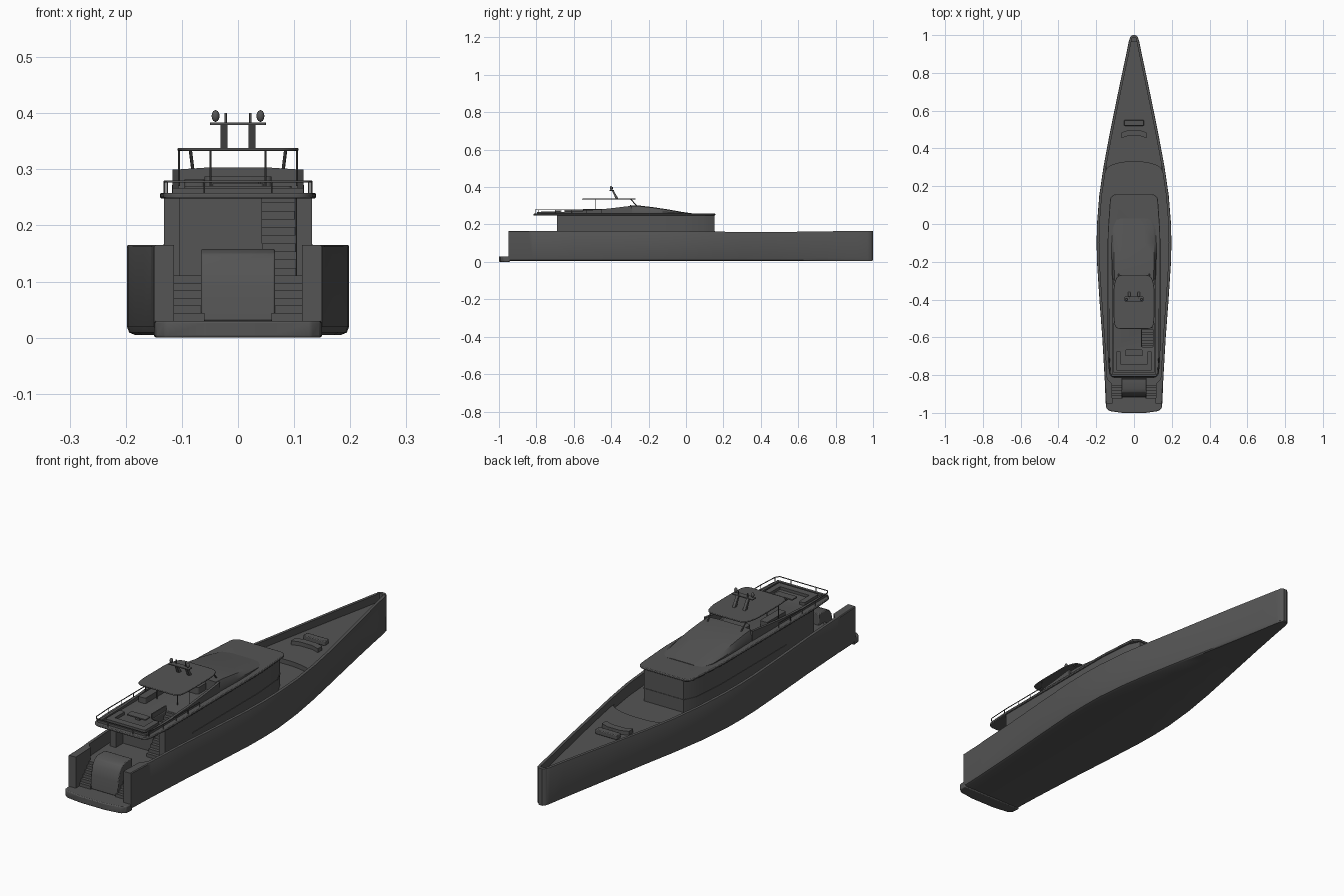
import bpy, bmesh, math
from mathutils import Vector

cube = bpy.data.objects.get("Cube")
if cube:
    bpy.data.objects.remove(cube, do_unlink=True)

grey = bpy.data.materials.new("dark grey paint")
grey.use_nodes = True
SHADE = (0.09, 0.09, 0.09, 1)
grey.diffuse_color = SHADE
grey.node_tree.nodes["Principled BSDF"].inputs["Base Color"].default_value = SHADE


def finish(name, bm, smooth=True):
    bmesh.ops.recalc_face_normals(bm, faces=bm.faces)
    mesh = bpy.data.meshes.new(name)
    bm.to_mesh(mesh)
    bm.free()
    mesh.materials.append(grey)
    if smooth:
        mesh.shade_smooth()
        mesh.set_sharp_from_angle(angle=math.radians(35))
    ob = bpy.data.objects.new(name, mesh)
    bpy.context.collection.objects.link(ob)
    return ob


def mirror_x(ob):
    mod = ob.modifiers.new("Mirror", 'MIRROR')
    mod.use_clip = True
    return ob


def soften(ob, width):
    mod = ob.modifiers.new("Bevel", 'BEVEL')
    mod.width, mod.segments, mod.limit_method = width, 2, 'ANGLE'
    return ob


def prism(name, outline, z0, z1, radius=0.0):
    """Plan outline pushed upward, with rounded upright corners."""
    bm = bmesh.new()
    low = [bm.verts.new((x, y, z0)) for x, y in outline]
    face = bm.faces.new(low)
    top = bmesh.ops.extrude_face_region(bm, geom=[face])["geom"]
    for v in top:
        if isinstance(v, bmesh.types.BMVert):
            v.co.z = z1
    if radius:
        up = [e for e in bm.edges if abs(e.verts[0].co.z - e.verts[1].co.z) > 1e-5]
        bmesh.ops.bevel(bm, geom=up, offset=radius, segments=5, profile=0.5, affect='EDGES')
    return finish(name, bm)


def both(half):
    """Complete an outline from its left half."""
    return half + [(-x, y) for x, y in reversed(half)]


def box(name, x0, x1, y0, y1, z0, z1, radius=0.0):
    return prism(name, [(x0, y0), (x1, y0), (x1, y1), (x0, y1)], z0, z1, radius)


def side_profile(name, points, x0, x1):
    """Side outline in y and z pushed across x."""
    bm = bmesh.new()
    face = bm.faces.new([bm.verts.new((x0, y, z)) for y, z in points])
    geom = bmesh.ops.extrude_face_region(bm, geom=[face])["geom"]
    for v in geom:
        if isinstance(v, bmesh.types.BMVert):
            v.co.x = x1
    return finish(name, bm)


def loft(name, rings, closed=True):
    bm = bmesh.new()
    rows = [[bm.verts.new(p) for p in ring] for ring in rings]
    n = len(rows[0])
    for a, b in zip(rows, rows[1:]):
        for i in range(n if closed else n - 1):
            j = (i + 1) % n
            bm.faces.new((a[i], a[j], b[j], b[i]))
    bm.faces.new(rows[0])
    bm.faces.new(rows[-1])
    return finish(name, bm)


def tube(name, points, radius):
    curve = bpy.data.curves.new(name, 'CURVE')
    curve.dimensions = '3D'
    curve.bevel_depth, curve.bevel_resolution, curve.use_fill_caps = radius, 1, True
    spline = curve.splines.new('POLY')
    spline.points.add(len(points) - 1)
    for p, co in zip(spline.points, points):
        p.co = (*co, 1)
    curve.materials.append(grey)
    ob = bpy.data.objects.new(name, curve)
    bpy.context.collection.objects.link(ob)
    return ob


# Hull: half breadth along the length
BREADTH = [(-0.95, .15), (-0.8, .156), (-0.6, .168), (-0.4, .183), (-0.2, .196), (-0.1, .198),
           (0, .196), (.15, .184), (.3, .162), (.45, .134), (.6, .104), (.75, .073), (.9, .041),
           (.97, .027), (.99, .02), (1, .008)]


def breadth(y):
    for (a, wa), (b, wb) in zip(BREADTH, BREADTH[1:]):
        if y <= b:
            return wa + (wb - wa) * (y - a) / (b - a)
    return BREADTH[-1][1]


DECK, STERN = 0.11, 0.03


def hull_ring(y, deck, wall):
    w = breadth(y)
    t = min(wall, w * 0.5)
    top = 0.165 - 0.006 * math.exp(-((y - 0.4) / 0.3) ** 2)
    foot = w * (1 - 0.12 * max(0, y))
    return [(0, y, deck), (w - t, y, deck), (w - t, y, top), (w - 0.1 * t, y, top),
            (w, y, top - 0.003), (foot, y, 0.02), (foot * 0.98, y, 0.009),
            (foot * 0.93, y, 0.005), (0, y, 0.005)]


stations = [(y, STERN, 0.036) for y in (-0.95, -0.9, -0.845)]
stations += [(-0.844, DECK, 0.036), (-0.82, DECK, 0.014)]
stations += [(y, DECK, 0.014) for y, _ in BREADTH[2:-1]] + [(0.998, DECK, 0.01)]
mirror_x(loft("hull", [hull_ring(*s) for s in stations], closed=False))
prow = [(breadth(y), y) for y in (.985, .99, .995, 1)]
prism("bow_cap", both(prow), 0.01, 0.166)

# Swim platform
soften(prism("swim_platform", both([(0.06, -1), (0.13, -0.99), (0.147, -0.975), (0.15, -0.94)]),
             0, STERN), 0.004)

# Raised foredeck with a curved after edge
arc = [(0.148 * math.sin(a * math.pi / 16), 0.28 + 0.05 * math.cos(a * math.pi / 16))
       for a in range(9)]
edge = [(breadth(y) - 0.01, y) for y in (.35, .45, .6, .75, .9, .97)]
prism("foredeck", both(arc[1:] + edge), DECK - 0.005, 0.13)
soften(box("foredeck_locker", -0.052, 0.052, 0.52, 0.55, 0.13, 0.15, 0.004), 0.003)
bench = [(0.065, 0.455), (0.065, 0.485), (0.03, 0.497)]
prism("foredeck_bench", both([(0.03, 0.467)] + bench), 0.13, 0.147)

# Stern tender garage with stairs on both sides
garage = side_profile("stern_garage", [(-0.92, STERN), (-0.915, 0.09), (-0.905, 0.13), (-0.89, 0.15),
                                       (-0.87, 0.158), (-0.82, 0.158), (-0.815, STERN)], -0.066, 0.066)
soften(garage, 0.003)
for i in range(6):
    step = box(f"stern_step_{i}", 0.06, 0.118, -0.925 + i * 0.014, -0.84,
               STERN, STERN + (i + 1) * 0.0135)
    mirror_x(step).modifiers["Mirror"].use_clip = False

# Deckhouse with a stair recess and side wing walls at the after end
left = [(0.095, 0.152), (0.12, 0.1), (0.132, -0.05), (0.132, -0.69), (0.104, -0.69), (0.1, -0.55),
        (0.043, -0.55), (0.043, -0.64)]
right = [(-0.104, -0.64), (-0.104, -0.69), (-0.132, -0.69), (-0.132, -0.05), (-0.12, 0.1), (-0.095, 0.152)]
prism("deckhouse", left + right, DECK - 0.01, 0.252)
belt = [(0.097, 0.154), (0.122, 0.1), (0.134, -0.05), (0.134, -0.68)]
prism("deckhouse_belt", both(belt[:3] + [(0.134, -0.5)]), 0.162, 0.166)
for i in range(10):
    y = -0.69 + i * 0.0145
    box(f"cabin_step_{i}", 0.043, 0.103, y, y + 0.017, DECK + i * 0.0145, DECK + (i + 1) * 0.0145)

# Upper deck slab with the stairwell opening
slab = prism("upper_deck", both([(0.125, 0.157), (0.139, -0.05), (0.139, -0.7), (0.13, -0.815)]),
             0.248, 0.258, 0.03)
cutter = box("stairwell_cutter", 0.043, 0.1, -0.65, -0.55, 0.2, 0.3)
cutter.hide_render = True
cutter.hide_viewport = True
hole = slab.modifiers.new("Stairwell", 'BOOLEAN')
hole.object, hole.operation, hole.solver = cutter, 'DIFFERENCE', 'EXACT'
soften(slab, 0.003)

# Wheelhouse: a low rounded wedge rising aft
rings = []
for y, w, h in [(0.03, .09, .260), (-0.02, .112, .267), (-0.1, .118, .281), (-0.18, .118, .293),
                (-0.25, .116, .301), (-0.3, .114, .303)]:
    rings.append([(-w, y, .255), (-w, y, .255 + (h - .255) * .4), (-w * .9, y, h - .003),
                  (-w * .5, y, h), (w * .5, y, h), (w * .9, y, h - .003),
                  (w, y, .255 + (h - .255) * .4), (w, y, .255)])
loft("wheelhouse", rings)
box("helm_console", -0.06, 0.06, -0.36, -0.3, 0.256, 0.287, 0.01)

# Flybridge coaming sweeping down toward the stern
coaming = side_profile("side_coaming", [(-0.29, .256), (-0.29, .3), (-0.38, .289), (-0.5, .276),
                                        (-0.65, .268), (-0.79, .266), (-0.79, .256)], 0.106, 0.117)
mirror_x(coaming).modifiers["Mirror"].use_clip = False
box("after_coaming", -0.117, 0.117, -0.797, -0.785, 0.256, 0.267)

# Flybridge furniture
box("after_sofa", -0.095, 0.095, -0.775, -0.745, 0.256, 0.27, 0.006)
for side, x in (("right", -0.095), ("left", 0.07)):
    box(f"{side}_sofa", x, x + 0.025, -0.75, -0.675, 0.256, 0.27, 0.006)
box("table_leg", -0.01, 0.01, -0.69, -0.67, 0.256, 0.272)
box("table_top", -0.045, 0.045, -0.7, -0.665, 0.27, 0.275, 0.005)
box("bar_cabinet", -0.095, -0.06, -0.55, -0.42, 0.256, 0.282, 0.006)
box("stairwell_guard", 0.036, 0.041, -0.65, -0.55, 0.256, 0.278)

# Stern guard rail and its posts
RAIL = 0.278
half = [(0.131, -0.45), (0.131, -0.7), (0.126, -0.79), (0.115, -0.807)]
path = [(x, y, RAIL) for x, y in both(half[:])]
tube("guard_rail", path, 0.002)
posts = [(s * 0.131, y) for s in (-1, 1) for y in (-0.45, -0.53, -0.61, -0.7)]
posts += [(s * x, y) for s in (-1, 1) for x, y in ((0.126, -0.79), (0.06, -0.807))]
for i, (x, y) in enumerate(posts):
    tube(f"rail_post_{i}", [(x, y, 0.256), (x, y, RAIL)], 0.0016)

# Hardtop and supports
soften(prism("hardtop", both([(0.09, -0.27), (0.108, -0.33), (0.108, -0.5), (0.1, -0.555)]),
             0.333, 0.338, 0.025), 0.002)
for side, s in (("right", -1), ("left", 1)):
    tube(f"{side}_hardtop_pole", [(s * 0.105, -0.485, 0.27), (s * 0.105, -0.485, 0.335)], 0.0018)
    tube(f"{side}_inner_pole", [(s * 0.049, -0.485, 0.257), (s * 0.049, -0.485, 0.335)], 0.0018)
    tube(f"{side}_front_strut", [(s * 0.08, -0.26, 0.295), (s * 0.085, -0.295, 0.335)], 0.003)
    # Mast leg, whip and antenna dome
    x = s * 0.025
    side_profile(f"{side}_mast_leg", [(-0.36, .336), (-0.375, .336), (-0.398, .383), (-0.388, .383)],
                 x - 0.006, x + 0.006)
    tube(f"{side}_mast_whip", [(s * 0.022, -0.392, 0.38), (s * 0.022, -0.392, 0.4)], 0.0025)
    bm = bmesh.new()
    bmesh.ops.create_uvsphere(bm, u_segments=16, v_segments=10, radius=0.007)
    for v in bm.verts:
        v.co = Vector((v.co.x + s * 0.04, v.co.y - 0.4, v.co.z * 1.5 + 0.395))
    finish(f"{side}_antenna_dome", bm)
box("mast_crossbar", -0.05, 0.05, -0.41, -0.385, 0.379, 0.383, 0.004)
